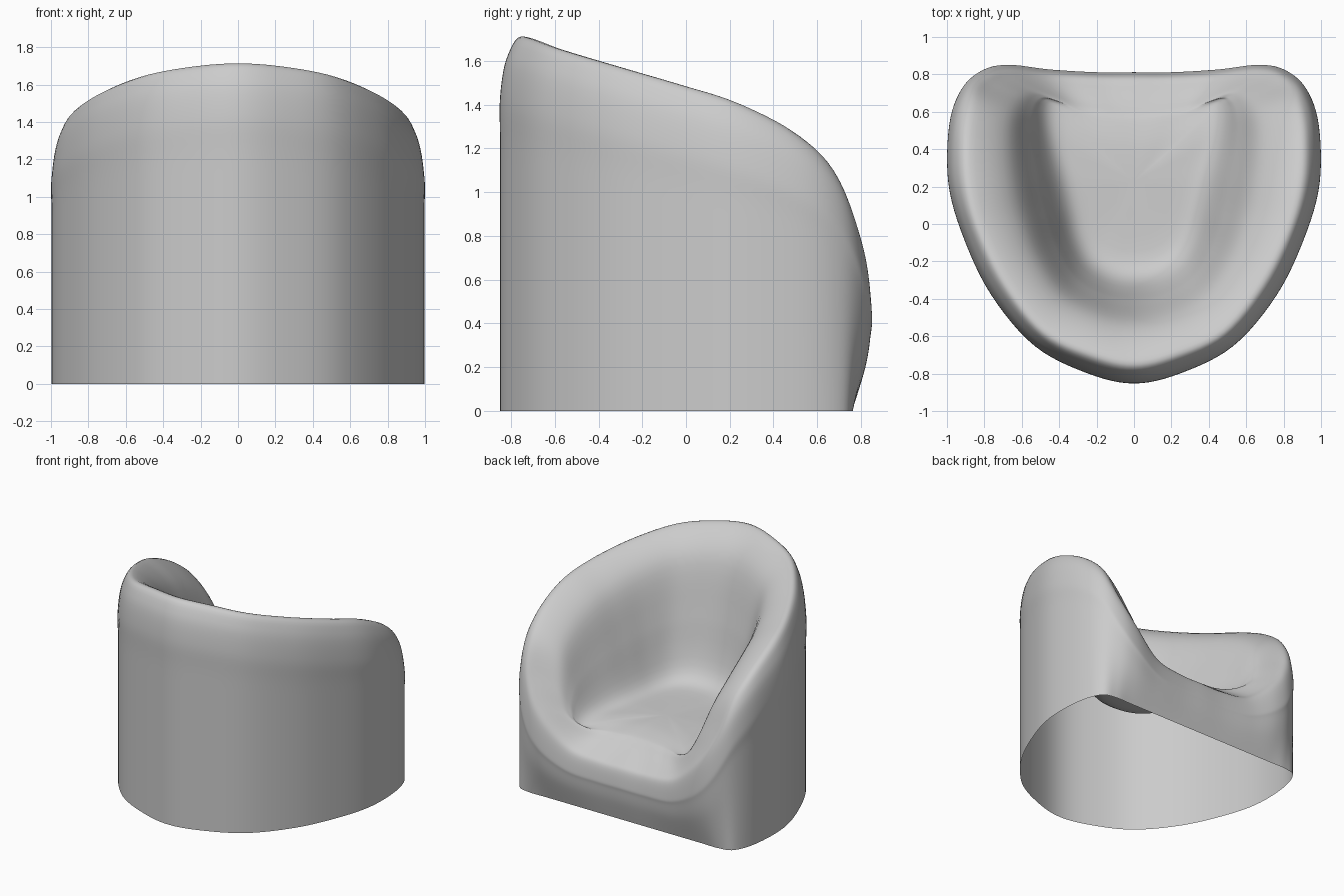
import bpy
import bmesh
from mathutils import Vector

cube = bpy.data.objects.get("Cube")
if cube:
    bpy.data.objects.remove(cube)

# Upholstery colour
fabric = bpy.data.materials.new("grey_fabric")
fabric.use_nodes = True
GREY = (0.6, 0.6, 0.6, 1)
fabric.diffuse_color = GREY
fabric.node_tree.nodes["Principled BSDF"].inputs["Base Color"].default_value = GREY

# Half of the chair, from the middle of the back round to the middle of the
# front: outer wall (x, y), rim crest (x, y, z), edge of the seat (x, y, z)
HALF = [
    ((0, -.85), (0, -.73, 1.71), (0, -.3, .69)),
    ((.25, -.795), (.22, -.68, 1.695), (.14, -.28, .69)),
    ((.53, -.65), (.47, -.56, 1.65), (.26, -.2, .68)),
    ((.76, -.38), (.67, -.31, 1.575), (.33, -.07, .67)),
    ((.91, -.07), (.81, -.02, 1.49), (.365, .08, .66)),
    ((.99, .22), (.87, .23, 1.41), (.4, .24, .65)),
    ((.985, .53), (.87, .48, 1.28), (.44, .4, .63)),
    ((.92, .72), (.83, .65, 1.12), (.46, .53, .61)),
    ((.81, .82), (.76, .74, .88), (.45, .62, .58)),
    ((.67, .85), (.65, .78, .68), (.41, .64, .56)),
    ((.45, .825), (.43, .755, .48), (.27, .58, .56)),
    ((.2, .81), (.2, .74, .44), (.12, .54, .57)),
    ((0, .81), (0, .735, .44), (0, .53, .57)),
]
SEAT_MIDDLE = Vector((0, .18, .61))
STEPS = 6


def catmull(a, b, c, d, t):
    return (2 * b + (c - a) * t + (2 * a - 5 * b + 4 * c - d) * t ** 2
            + (3 * b - a - 3 * c + d) * t ** 3) / 2


def smooth_path(points, closed):
    """Smooth curve through the points, with STEPS samples for each span."""
    n = len(points)
    pick = (lambda i: points[i % n]) if closed else (lambda i: points[max(0, min(n - 1, i))])
    path = [catmull(*(pick(i + k) for k in (-1, 0, 1, 2)), s / STEPS)
            for i in range(n if closed else n - 1) for s in range(STEPS)]
    return path if closed else path + [points[-1]]


def section(outer, crest, foot):
    """Points from the floor up the outer wall, over the rim and down to the seat."""
    x, y = outer
    crest, foot = Vector(crest), Vector(foot)
    roll = min(.27, crest.z * .35)
    base = Vector((x, min(y, .76), 0))
    shoulder = Vector((x, y, crest.z - roll))
    low, high = base.lerp(shoulder, .7), base.lerp(shoulder, .95)
    low.z, high.z = shoulder.z * .5, shoulder.z * .83
    corner = shoulder.lerp(crest, .3)
    corner.z = crest.z - roll * .3
    # Inside the rim: a hollow wall where it drops, a rounded lip where it rises
    brow, inner = crest.lerp(foot, .45), crest.lerp(foot, .74)
    drop = foot.z - crest.z
    bend = (.18, .6) if drop < 0 else (.5, .84)
    brow.z, inner.z = (crest.z + drop * b for b in bend)
    floor = foot.lerp(SEAT_MIDDLE, .4)
    floor.z = foot.z + (SEAT_MIDDLE.z - foot.z) * .8
    return [base, low, high, shoulder, corner, crest, brow, inner, foot, floor]


# Shell: closed rings lofted from the floor to the middle of the seat
mirrored = [((-o[0], o[1]), (-c[0], *c[1:]), (-f[0], *f[1:])) for o, c, f in HALF[-2:0:-1]]
sections = [section(*s) for s in HALF + mirrored]
rings = [smooth_path(list(ring), True) for ring in zip(*sections)]
columns = [smooth_path(list(column), False) for column in zip(*rings)]

bm = bmesh.new()
grid = [[bm.verts.new(p) for p in column] for column in columns]
middle = bm.verts.new(SEAT_MIDDLE)
for left, right in zip(grid, grid[1:] + grid[:1]):
    for i in range(len(left) - 1):
        bm.faces.new((left[i], right[i], right[i + 1], left[i + 1]))
    bm.faces.new((left[-1], right[-1], middle))

# Relax the seat so that it blends softly into the walls and the lip
soft = [v for column in grid for v in column[7 * STEPS + 3:]] + [middle]
for _ in range(10):
    bmesh.ops.smooth_vert(bm, verts=soft, factor=.5,
                          use_axis_x=True, use_axis_y=True, use_axis_z=True)
for face in bm.faces:
    face.smooth = True

mesh = bpy.data.meshes.new("tub_chair_shell")
bm.to_mesh(mesh)
bm.free()
mesh.materials.append(fabric)
chair = bpy.data.objects.new("tub_chair_shell", mesh)
bpy.context.collection.objects.link(chair)
